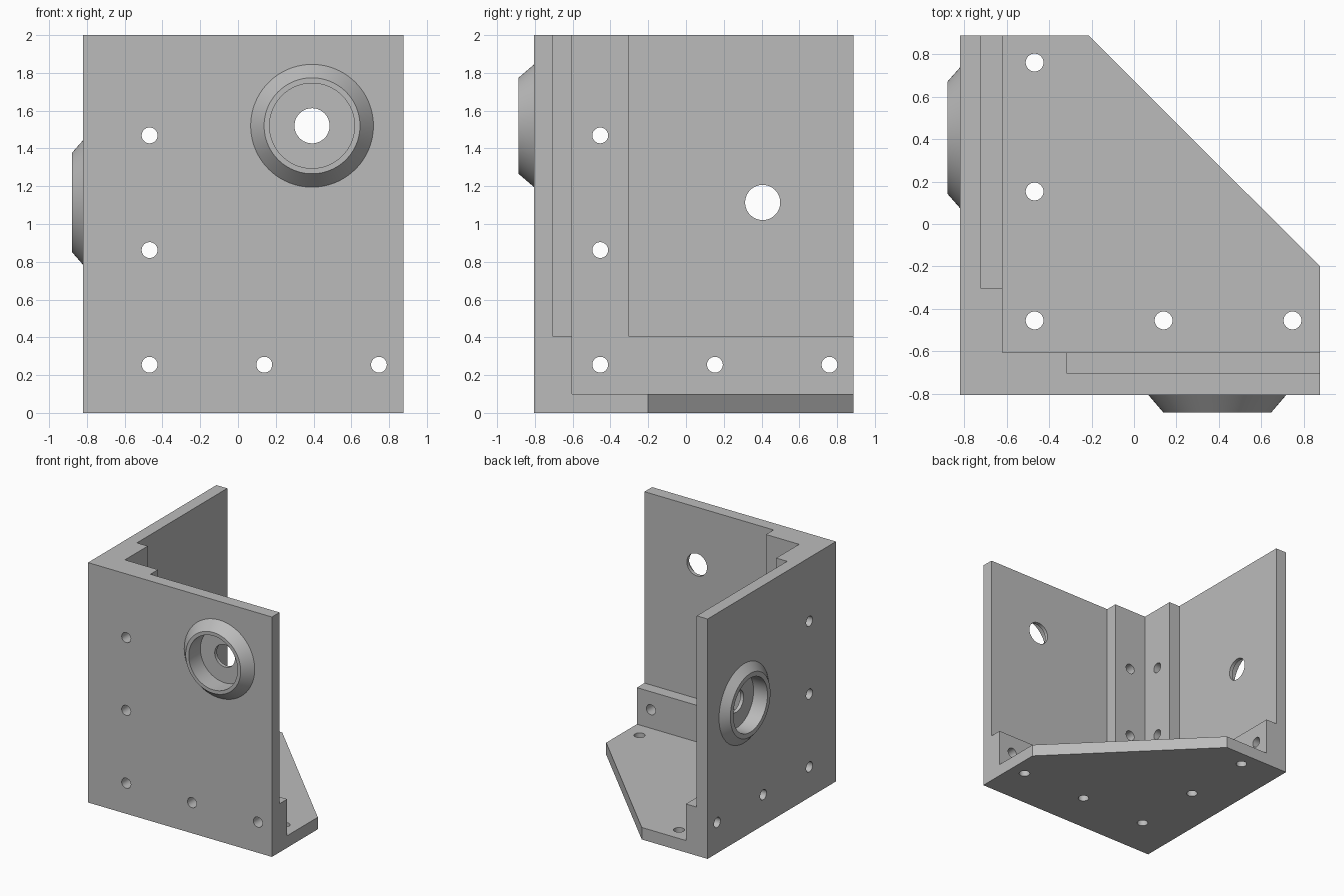
import bpy, bmesh, math
from mathutils import Matrix, Vector

if "Cube" in bpy.data.objects:
    bpy.data.objects.remove(bpy.data.objects["Cube"])

grey = bpy.data.materials.new("plain grey")
grey.use_nodes = True
colour = (0.5, 0.5, 0.5, 1)
grey.diffuse_color = colour
grey.node_tree.nodes["Principled BSDF"].inputs["Base Color"].default_value = colour

# Outer limits of the bracket
X0, X1, Y0, Y1, TOP = -0.82, 0.876, -0.804, 0.887, 2.0
FLOOR, LEDGE, WALL = 0.1, 0.405, 0.1
FAR = 3.0


def make(name, bm):
    bmesh.ops.recalc_face_normals(bm, faces=bm.faces)
    mesh = bpy.data.meshes.new(name)
    bm.to_mesh(mesh)
    bm.free()
    mesh.materials.append(grey)
    obj = bpy.data.objects.new(name, mesh)
    bpy.context.collection.objects.link(obj)
    return obj


def prism(name, outline, z0, z1):
    bm = bmesh.new()
    face = bm.faces.new([bm.verts.new((x, y, z0)) for x, y in outline])
    top = bmesh.ops.extrude_face_region(bm, geom=[face])["geom"]
    verts = [v for v in top if isinstance(v, bmesh.types.BMVert)]
    bmesh.ops.translate(bm, verts=verts, vec=(0, 0, z1 - z0))
    return make(name, bm)


def box(name, x0, x1, y0, y1, z0, z1):
    return prism(name, [(x0, y0), (x1, y0), (x1, y1), (x0, y1)], z0, z1)


def cone(name, start, end, r1, r2, sides):
    start, end = Vector(start), Vector(end)
    axis = end - start
    turn = axis.to_track_quat("Z", "Y").to_matrix().to_4x4()
    bm = bmesh.new()
    bmesh.ops.create_cone(bm, cap_ends=True, segments=sides, radius1=r1, radius2=r2,
                          depth=axis.length,
                          matrix=Matrix.Translation((start + end) / 2) @ turn)
    return make(name, bm)


def combine(target, tool, operation):
    mod = target.modifiers.new(tool.name, "BOOLEAN")
    mod.operation, mod.solver, mod.object = operation, "EXACT", tool
    bpy.context.view_layer.objects.active = target
    bpy.ops.object.modifier_apply(modifier=mod.name)
    bpy.data.objects.remove(tool)


def cut(tool):
    combine(bracket, tool, "DIFFERENCE")


# Corner block hollowed into two stepped walls and a floor
bracket = box("corner_bracket", X0, X1, Y0, Y1, 0, TOP)
cut(box("cavity", X0 + 2 * WALL, FAR, Y0 + 2 * WALL, FAR, FLOOR, FAR))
cut(box("front_pocket", -0.315, FAR, Y0 + WALL, FAR, LEDGE, FAR))
cut(box("side_pocket", X0 + WALL, FAR, -0.303, FAR, LEDGE, FAR))

# Slanted edge of the floor
a, b = Vector((X1, -0.2)), Vector((-0.213, Y1))
step = b - a
cut(prism("slant", [a - step, b + step, (FAR, FAR)], -1, FAR))

# Each boss: centre on the wall face, outward direction, height and radii
bosses = [
    ("front_boss", Vector((0.392, Y0, 1.52)), Vector((0, -1, 0)), 0.083, 0.325, 0.254),
    ("side_boss", Vector((X0, 0.406, 1.114)), Vector((-1, 0, 0)), 0.058, 0.33, 0.264),
]
for name, centre, out, height, base, rim in bosses:
    slope = (base - rim) / height
    sink = 0.02
    combine(bracket, cone(name, centre - out * sink, centre + out * height,
                          base + slope * sink, rim, 96), "UNION")
    cut(cone("recess", centre - out * 0.07, centre + out * 0.3, 0.225, 0.225, 96))
    cut(cone("bore", centre - out * 0.18, centre + out * 0.3, 0.093, 0.093, 64))

# Screw holes in L-shaped rows of five on each plate
near, pitch, low = -0.468, 0.607, 0.255
rows = [(0, 0), (1, 0), (2, 0), (0, 1), (0, 2)]
R = 0.042
for i, j in rows:
    x, y = near + i * pitch, near + 0.014 + i * pitch
    z = low + j * pitch
    cut(cone("front_hole", (x, -1, z), (x, -0.5, z), R, R, 32))
    cut(cone("side_hole", (-1, y, z), (-0.52, y, z), R, R, 32))
    y = near + 0.014 + j * pitch
    cut(cone("floor_hole", (x, y, -0.1), (x, y, 0.2), R, R, 32))

# Smooth round surfaces, sharp edges
bpy.ops.object.select_all(action="DESELECT")
bracket.select_set(True)
bpy.context.view_layer.objects.active = bracket
bpy.ops.object.shade_smooth_by_angle(angle=math.radians(25))
